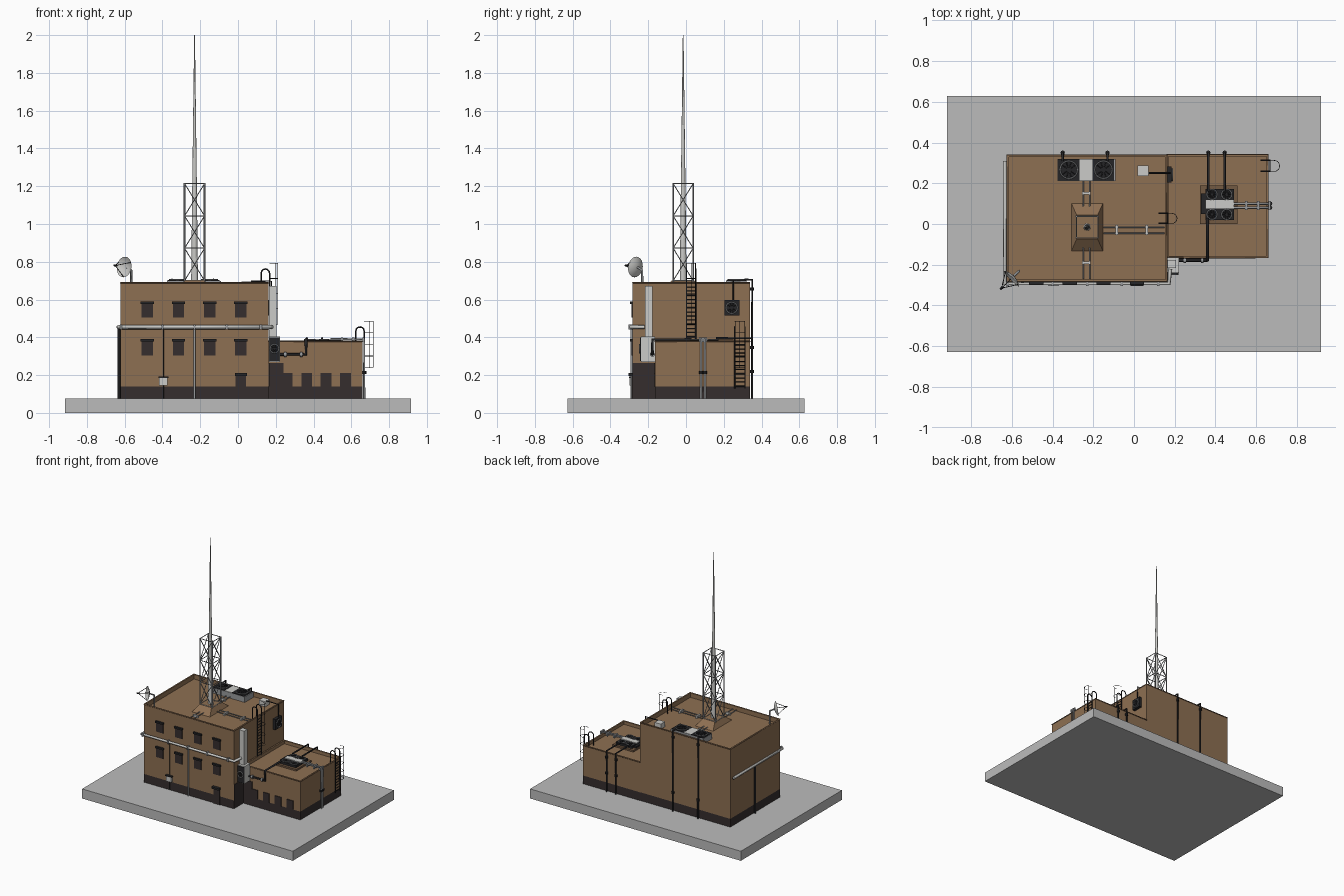
import bpy, bmesh, math
from mathutils import Vector, Matrix

old = bpy.data.objects.get("Cube")
if old:
    bpy.data.objects.remove(old, do_unlink=True)


def material(name, r, g, b):
    m = bpy.data.materials.new(name)
    m.use_nodes = True
    m.diffuse_color = (r, g, b, 1)
    m.node_tree.nodes["Principled BSDF"].inputs["Base Color"].default_value = (r, g, b, 1)
    return m


BROWN = material("brown wall", .27, .16, .085)
TRIM = material("brown trim", .17, .10, .055)
DARK = material("dark plinth", .035, .027, .026)
BLACK = material("black metal", .018, .018, .02)
SLAB = material("concrete", .5, .5, .5)
PALE = material("pale metal", .6, .6, .58)
GREY = material("grey metal", .32, .33, .34)


def finish(name, bm, mat, smooth=False):
    me = bpy.data.meshes.new(name)
    bmesh.ops.recalc_face_normals(bm, faces=bm.faces)
    for f in bm.faces:
        f.smooth = smooth
    bm.to_mesh(me)
    bm.free()
    me.materials.append(mat)
    ob = bpy.data.objects.new(name, me)
    bpy.context.collection.objects.link(ob)
    return ob


def box(name, x, y, z, mat, sink=0, rim=.012):
    """Box from three ranges; sink lowers an inset top to leave a parapet."""
    bm = bmesh.new()
    bmesh.ops.create_cube(bm, size=1)
    for v in bm.verts:
        v.co = [r[0] if c < 0 else r[1] for c, r in zip(v.co, (x, y, z))]
    if sink:
        top = max(bm.faces, key=lambda f: f.calc_center_median().z)
        bmesh.ops.inset_region(bm, faces=[top], thickness=rim)
        low = bmesh.ops.extrude_discrete_faces(bm, faces=[top])["faces"][0]
        for v in low.verts:
            v.co.z -= sink
    return finish(name, bm, mat)


def cone(name, base, tip, r1, r2, mat, seg=16, spin=0):
    base, tip = Vector(base), Vector(tip)
    bm = bmesh.new()
    turn = (tip - base).to_track_quat('Z', 'Y').to_matrix().to_4x4()
    mtx = Matrix.Translation((base + tip) / 2) @ turn @ Matrix.Rotation(spin, 4, 'Z')
    bmesh.ops.create_cone(bm, cap_ends=True, segments=seg, radius1=r1, radius2=r2,
                          depth=(tip - base).length, matrix=mtx)
    return finish(name, bm, mat)


def tubes(name, paths, r, mat, res=2):
    """Round rods along several point paths, made into one mesh."""
    cu = bpy.data.curves.new(name, 'CURVE')
    cu.dimensions = '3D'
    cu.bevel_depth, cu.bevel_resolution, cu.use_fill_caps = r, res, True
    for path in paths:
        s = cu.splines.new('POLY')
        s.points.add(len(path) - 1)
        for p, co in zip(s.points, path):
            p.co = (*co, 1)
    tmp = bpy.data.objects.new(name + "_path", cu)
    me = bpy.data.meshes.new_from_object(tmp)
    bpy.data.objects.remove(tmp)
    me.name = name
    me.materials.clear()
    me.materials.append(mat)
    ob = bpy.data.objects.new(name, me)
    bpy.context.collection.objects.link(ob)
    return ob


def fan(name, at, axis, r):
    """Raised fan ring, hub and blades on a housing."""
    at, axis = Vector(at), Vector(axis)
    q = axis.to_track_quat('Z', 'Y')
    ring = [at + axis * .003 + q @ Vector((r * math.cos(a), r * math.sin(a), 0))
            for a in [i * math.tau / 20 for i in range(21)]]
    tubes(name + "_ring", [ring], .003, GREY, 1)
    tubes(name + "_blades", [[ring[i], ring[i + 10]] for i in range(0, 10, 2)], .002, BLACK, 0)
    cone(name + "_hub", at, at + axis * .006, r * .3, r * .3, BLACK)


def ladder(name, x, y0, y1, z0, parapet, top, cage_from):
    ym, r = (y0 + y1) / 2, (y1 - y0) / 2
    arc = [(x - .022 + .022 * math.cos(a), top - .022 + .022 * math.sin(a))
           for a in [i * math.pi / 6 for i in range(7)]]
    rails = [[(x, y, z0)] + [(px, y, pz) for px, pz in arc] + [(x - .044, y, parapet - .03)]
             for y in (y0, y1)]
    tubes(name + "_rails", rails, .004, BLACK, 1)
    n = int((parapet - z0) / .022)
    tubes(name + "_rungs", [[(x, y0, z0 + .022 * (i + .5)), (x, y1, z0 + .022 * (i + .5))]
                            for i in range(n)], .003, BLACK, 0)
    # Safety cage of half hoops and uprights
    hoop = [(x, y0)] + [(x + .02 + r * math.sin(a), ym - r * math.cos(a))
                        for a in [i * math.pi / 8 for i in range(9)]] + [(x, y1)]
    zs = [cage_from + (top + .03 - cage_from) * i / 4 for i in range(5)]
    paths = [[(*p, z) for p in hoop] for z in zs]
    paths += [[(*hoop[i], zs[0]), (*hoop[i], zs[-1])] for i in (2, 5, 8)]
    tubes(name + "_cage", paths, .0015, BLACK, 0)


# Ground slab and the two building blocks
box("ground_slab", (-.917, .917), (-.628, .628), (0, .075), SLAB)
MX, MY = (-.622, .162), (-.282, .338)
AX, AY = (.162, .658), (-.165, .34)
box("main_plinth", MX, MY, (.07, .14), DARK)
box("main_block", MX, MY, (.14, .69), BROWN, .035)
box("annex_plinth", AX, AY, (.07, .14), DARK)
box("annex_block", AX, AY, (.14, .38), BROWN, .025)


# Parapet copings
def coping(name, x, y, z):
    paths = [[(x[0], y[0], z), (x[1], y[0], z), (x[1], y[1], z), (x[0], y[1], z), (x[0], y[0], z)]]
    tubes(name, paths, .004, TRIM, 0)


coping("main_coping", MX, MY, .688)
coping("annex_coping", AX, AY, .378)

# Dark corner panels beside the annex
box("corner_panel_side", (.162, .166), (-.282, -.165), (.14, .265), DARK)
box("corner_panel_front", (.162, .24), (-.169, -.165), (.14, .265), DARK)

# Windows with lintels and sills, door, annex openings
for i in range(4):
    x = -.48 + .165 * i
    for z in (.305, .505):
        box("window", (x - .03, x + .03), (-.288, -.28), (z, z + .075), DARK)
        box("window_lintel", (x - .035, x + .035), (-.297, -.28), (z + .072, z + .085), BLACK)
    ax = .26 + .103 * i
    box("annex_opening", (ax - .028, ax + .028), (-.17, -.164), (.14, .21), DARK)
box("door", (-.012, .042), (-.288, -.28), (.075, .195), DARK)
box("door_canopy", (-.017, .047), (-.305, -.28), (.195, .21), BLACK)

# Wrap-around duct with wall brackets and drop pipes
z = .455
tubes("wrap_duct", [[(-.634, .31, z), (-.634, -.293, z), (.172, -.293, z), (.178, -.22, z)]], .01, PALE)
tubes("duct_backing", [[(-.628, .31, z - .008), (-.628, -.284, z - .008), (.165, -.284, z - .008)]],
      .006, BLACK, 1)
for x in (-.62, -.40, -.23, -.06, .12):
    box("duct_bracket", (x - .006, x + .006), (-.305, -.28), (z - .013, z + .013), GREY)
tubes("front_drop_pipe", [[(-.23, -.288, .075), (-.23, -.288, z)]], .006, GREY)
tubes("meter_pipe", [[(-.395, -.287, .075), (-.395, -.287, z)]], .002, BLACK, 1)
box("meter_box", (-.418, -.372), (-.30, -.28), (.145, .185), PALE)
box("meter_box_cap", (-.422, -.368), (-.303, -.28), (.185, .192), BLACK)
tubes("left_drop_pipe", [[(-.63, .04, .075), (-.63, .04, z)]], .007, BLACK)

# Corner blower with riser duct and pipe to the annex roof
box("blower_housing", (.165, .222), (-.238, -.165), (.27, .405), PALE)
box("blower_grille", (.166, .221), (-.244, -.238), (.275, .40), BLACK)
fan("blower_fan", (.193, -.244, .34), (0, -1, 0), .023)
box("riser_duct", (.163, .205), (-.217, -.177), (.405, .672), PALE)
tubes("blower_pipe", [[(.22, -.178, .31), (.36, -.178, .31), (.36, -.178, .388), (.36, .03, .388)]], .008, BLACK)
for x in (.25, .335):
    cone("pipe_collar", (x - .006, -.178, .31), (x + .006, -.178, .31), .013, .013, GREY)

# Rooftop cooling unit on the main block
box("roof_cooler", (-.375, -.09), (.212, .32), (.655, .698), GREY)
for x in (-.32, -.15):
    box("cooler_top", (x - .053, x + .053), (.214, .318), (.695, .703), BLACK)
    fan("cooler_fan", (x, .266, .703), (0, 0, 1), .043)
box("cooler_middle", (-.267, -.203), (.214, .318), (.695, .701), PALE)

# Back service pipes climbing over the parapets
for x, y, top in ((-.35, .31, .705), (-.13, .31, .705), (.365, .16, .395), (.445, .16, .395)):
    tubes("back_pipe", [[(x, .35, .075), (x, .35, top), (x, y, top)]], .006, BLACK)
    for f in (.22, top - .05):
        cone("back_pipe_collar", (x, .35, f - .008), (x, .35, f + .008), .011, .011, BLACK, 8)

# Mast pedestal, lattice tower and tapered mast
CX, CY = -.23, -.015
bm = bmesh.new()
bmesh.ops.create_cube(bm, size=1)
for v in bm.verts:
    hx, hy, vz = (.052, .06, .70) if v.co.z > 0 else (.08, .123, .65)
    v.co = (CX + math.copysign(hx, v.co.x), CY + math.copysign(hy, v.co.y), vz)
finish("mast_pedestal", bm, BROWN)
h = .053
ring = [(CX + a * h, CY + b * h) for a, b in ((-1, -1), (1, -1), (1, 1), (-1, 1))]
levels = [.70, .872, 1.043, 1.214]
tubes("tower_legs", [[(*p, .69), (*p, 1.216)] for p in ring], .0045, GREY, 1)
braces = []
for k, zt in enumerate(levels):
    for i in range(4):
        a, b = ring[i], ring[(i + 1) % 4]
        braces.append([(*a, zt), (*b, zt)])
        if k:
            braces += [[(*a, levels[k - 1]), (*b, zt)], [(*b, levels[k - 1]), (*a, zt)]]
tubes("tower_braces", braces, .0028, GREY, 1)
cone("mast_lower", (CX, CY, .69), (CX, CY, 1.22), .018, .012, PALE)
cone("mast_upper", (CX, CY, 1.22), (CX, CY, 2), .012, .002, PALE)

# Roof conduits
tubes("roof_conduits", [[(-.15, y, .665), (.15, y, .665)] for y in (-.015, -.045)]
      + [[(x, -.27, .665), (x, .215, .665)] for x in (-.25, -.218)], .0035, GREY, 1)
for x in (-.085, .062):
    box("conduit_clamp", (x - .006, x + .006), (-.055, -.006), (.655, .673), PALE)
for y in (.15, -.19):
    box("conduit_clamp", (-.255, -.213), (y - .006, y + .006), (.655, .673), PALE)

# Roof vent and side-wall fan
box("roof_vent", (.018, .072), (.235, .288), (.655, .695), PALE)
tubes("vent_pipe", [[(.07, .25, .697), (.178, .25, .697), (.178, .25, .59)]], .004, BLACK, 1)
box("wall_fan_box", (.162, .185), (.203, .282), (.515, .597), BLACK)
fan("wall_fan", (.185, .242, .556), (1, 0, 0), .03)

# Annex rooftop cooler on its curb
box("annex_curb", (.325, .507), (0, .19), (.35, .368), TRIM)
box("annex_cooler", (.35, .49), (.02, .172), (.365, .386), BLACK)
box("annex_cooler_strip", (.35, .49), (.075, .117), (.38, .392), PALE)
for x in (.383, .455):
    for y in (.047, .145):
        fan("annex_fan", (x, y, .386), (0, 0, 1), .025)
box("annex_cooler_side", (.33, .35), (.05, .15), (.36, .38), BLACK)
for y in (.08, .10):
    tubes("annex_side_pipe", [[(.49, y, .39), (.668, y, .39), (.668, y, .075)]], .006, GREY)
    cone("side_pipe_collar", (.668, y, .207), (.668, y, .222), .011, .011, BLACK, 8)
for x in (.55, .61, .665):
    box("side_pipe_clamp", (x - .006, x + .006), (.068, .112), (.375, .398), GREY)

# Caged ladders
ladder("main_ladder", .167, .003, .052, .37, .69, .762, .47)
ladder("annex_ladder", .668, .258, .312, .13, .38, .455, .24)

# Satellite dish: shallow bowl, feed tripod and bracket
aim = Vector((-.70, -.70, .12)).normalized()
q = aim.to_track_quat('Z', 'Y')
centre = Vector((-.59, -.255, .77))
bm = bmesh.new()
prof = [bm.verts.new((r, 0, 6 * r * r)) for r in (0, .015, .03, .043, .055)]
edges = [bm.edges.new(pair) for pair in zip(prof, prof[1:])]
bmesh.ops.spin(bm, geom=prof + edges, cent=(0, 0, 0), axis=(0, 0, 1), angle=math.tau, steps=20)
bmesh.ops.remove_doubles(bm, verts=bm.verts, dist=.0005)
bm.transform(Matrix.Translation(centre) @ q.to_matrix().to_4x4())
finish("dish_bowl", bm, PALE, True)
feed = centre + aim * .085
tubes("dish_feed_arms", [[centre + q @ Vector((.052 * math.cos(a), .052 * math.sin(a), .016)), feed]
                         for a in (.5, 2.6, 4.7)], .002, BLACK, 1)
cone("dish_feed", feed - aim * .008, feed + aim * .01, .007, .005, BLACK, 8)
tubes("dish_bracket", [[centre, (-.565, -.232, .755), (-.565, -.232, .655)]], .006, GREY)
